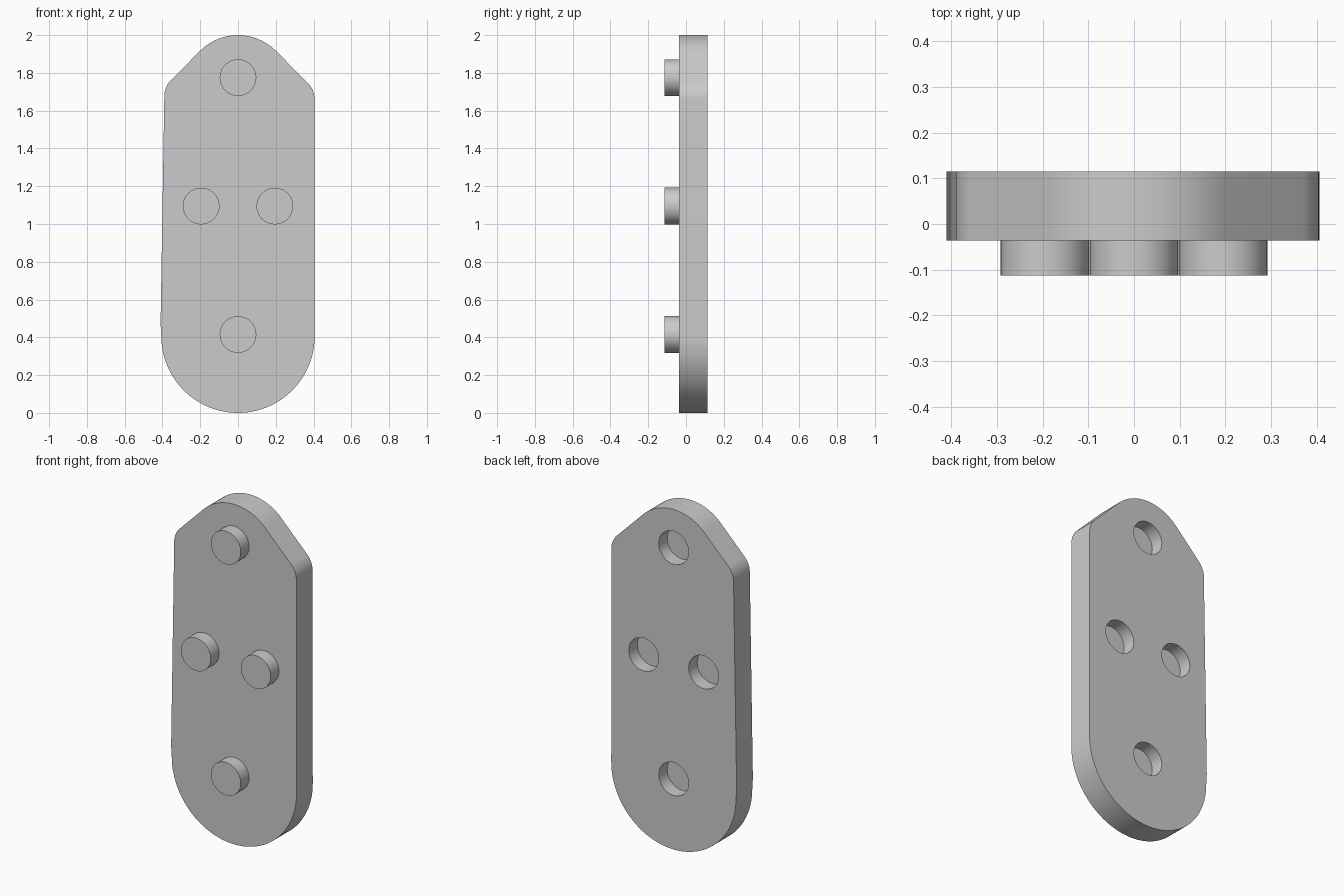
import bpy, bmesh
from math import sin, cos, radians

cube = bpy.data.objects.get("Cube")
if cube:
    bpy.data.objects.remove(cube, do_unlink=True)

grey = bpy.data.materials.new("plain grey")
grey.use_nodes = True
colour = (0.6, 0.6, 0.6, 1)
grey.diffuse_color = colour
grey.node_tree.nodes["Principled BSDF"].inputs["Base Color"].default_value = colour

FRONT, BACK = -0.036, 0.115
SPOTS = [(0, 1.775), (-0.195, 1.095), (0.195, 1.095), (0, 0.415)]
PEG_RADIUS = 0.097


def arc(cx, cz, r, start, end, steps):
    """Points on an arc in the XZ plane, angles in degrees."""
    angles = [radians(start + (end - start) * i / steps) for i in range(steps + 1)]
    return [(cx + r * cos(a), cz + r * sin(a)) for a in angles]


def extrude(name, outlines, y0, y1):
    """Solid made by extruding XZ outlines from y0 to y1."""
    bm = bmesh.new()
    for outline in outlines:
        near = [bm.verts.new((x, y0, z)) for x, z in outline]
        far = [bm.verts.new((x, y1, z)) for x, z in outline]
        bm.faces.new(near)
        bm.faces.new(far[::-1])
        for i in range(len(near)):
            j = (i + 1) % len(near)
            bm.faces.new((near[j], near[i], far[i], far[j]))
    bmesh.ops.recalc_face_normals(bm, faces=bm.faces)
    mesh = bpy.data.meshes.new(name)
    bm.to_mesh(mesh)
    bm.free()
    mesh.materials.append(grey)
    obj = bpy.data.objects.new(name, mesh)
    bpy.context.collection.objects.link(obj)
    return obj


def smooth(obj):
    bpy.ops.object.select_all(action='DESELECT')
    obj.select_set(True)
    bpy.context.view_layer.objects.active = obj
    bpy.ops.object.shade_smooth_by_angle(angle=radians(30))


# Plate: round bottom, rounded shoulders, round top, slightly leaning left side
outline = (arc(0, 0.406, 0.406, 180, 360, 48)
           + arc(0.285, 1.662, 0.12, 0, 45, 10)
           + arc(0, 1.717, 0.283, 45, 135, 24)
           + arc(-0.27, 1.677, 0.12, 135, 180, 10)
           + [(-0.41, 0.47)])
plate = extrude("plate", [outline], FRONT, BACK)

# Blind holes in the back, behind each peg
circles = [arc(x, z, PEG_RADIUS, 0, 352.5, 47) for x, z in SPOTS]
cutter = extrude("hole_cutter", circles, 0.036, BACK + 0.05)
cutter.hide_render = True
cut = plate.modifiers.new("holes", 'BOOLEAN')
cut.operation = 'DIFFERENCE'
cut.solver = 'EXACT'
cut.object = cutter
bpy.context.view_layer.objects.active = plate
bpy.ops.object.modifier_apply(modifier=cut.name)
bpy.data.objects.remove(cutter, do_unlink=True)
smooth(plate)

# Pegs on the front
for name, circle in zip(("top_peg", "right_peg", "left_peg", "bottom_peg"), circles):
    smooth(extrude(name, [circle], -0.113, FRONT + 0.01))
